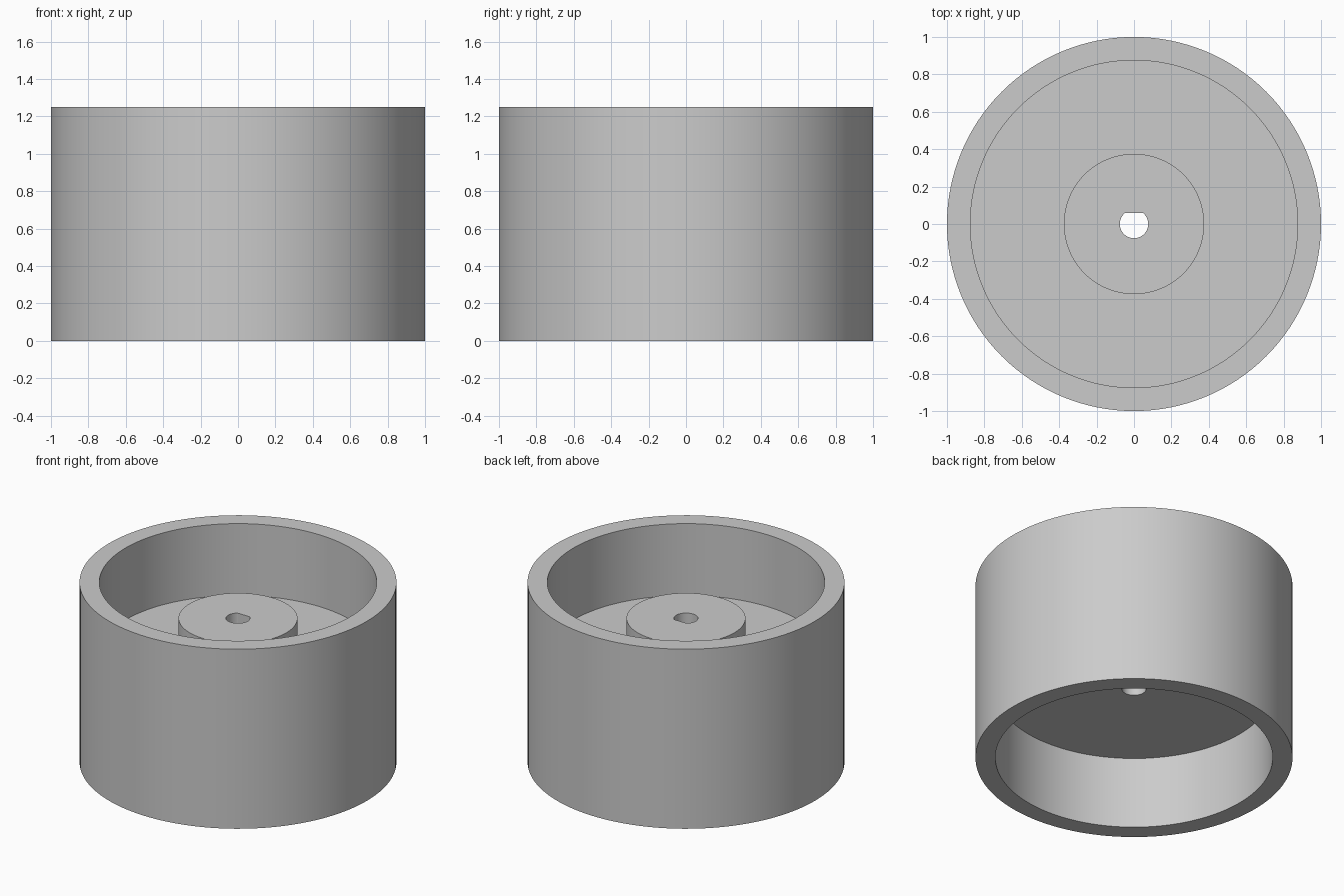
import bpy, bmesh, math

cube = bpy.data.objects.get("Cube")
if cube:
    bpy.data.objects.remove(cube, do_unlink=True)

SEGMENTS = 128
OUTER, INNER, HUB, BORE = 1.0, 0.875, 0.375, 0.076
HEIGHT, HUB_TOP, WEB_TOP, WEB_BOTTOM = 1.25, 1.0, 0.75, 0.5
BORE_FLAT = 0.06  # y of the flat side of the D-shaped shaft hole

grey = bpy.data.materials.new("plain_grey")
grey.use_nodes = True
grey.diffuse_color = (0.6, 0.6, 0.6, 1)
grey.node_tree.nodes["Principled BSDF"].inputs["Base Color"].default_value = (0.6, 0.6, 0.6, 1)

# Closed cross-section (radius, height): rim, web, hub and bore
profile = [
    (OUTER, 0), (OUTER, HEIGHT), (INNER, HEIGHT), (INNER, WEB_TOP),
    (HUB, WEB_TOP), (HUB, HUB_TOP), (BORE, HUB_TOP), (BORE, WEB_BOTTOM),
    (INNER, WEB_BOTTOM), (INNER, 0),
]


def ring(bm, radius, z):
    """One circle of vertices; the bore is cut off straight on its +y side."""
    verts = []
    for i in range(SEGMENTS):
        a = math.tau * i / SEGMENTS
        x, y = radius * math.cos(a), radius * math.sin(a)
        if radius == BORE:
            y = min(y, BORE_FLAT)
        verts.append(bm.verts.new((x, y, z)))
    return verts


# Sweep the cross-section around the axis
bm = bmesh.new()
rings = [ring(bm, r, z) for r, z in profile]
for k, low in enumerate(rings):
    high = rings[(k + 1) % len(rings)]
    for i in range(SEGMENTS):
        j = (i + 1) % SEGMENTS
        bm.faces.new((low[i], low[j], high[j], high[i]))
bmesh.ops.recalc_face_normals(bm, faces=bm.faces)

mesh = bpy.data.meshes.new("wheel_rim_and_hub")
bm.to_mesh(mesh)
bm.free()
mesh.materials.append(grey)
wheel = bpy.data.objects.new("wheel_rim_and_hub", mesh)
bpy.context.collection.objects.link(wheel)

# Smooth walls with crisp edges
bpy.ops.object.select_all(action="DESELECT")
wheel.select_set(True)
bpy.context.view_layer.objects.active = wheel
bpy.ops.object.shade_smooth_by_angle(angle=math.radians(30))
